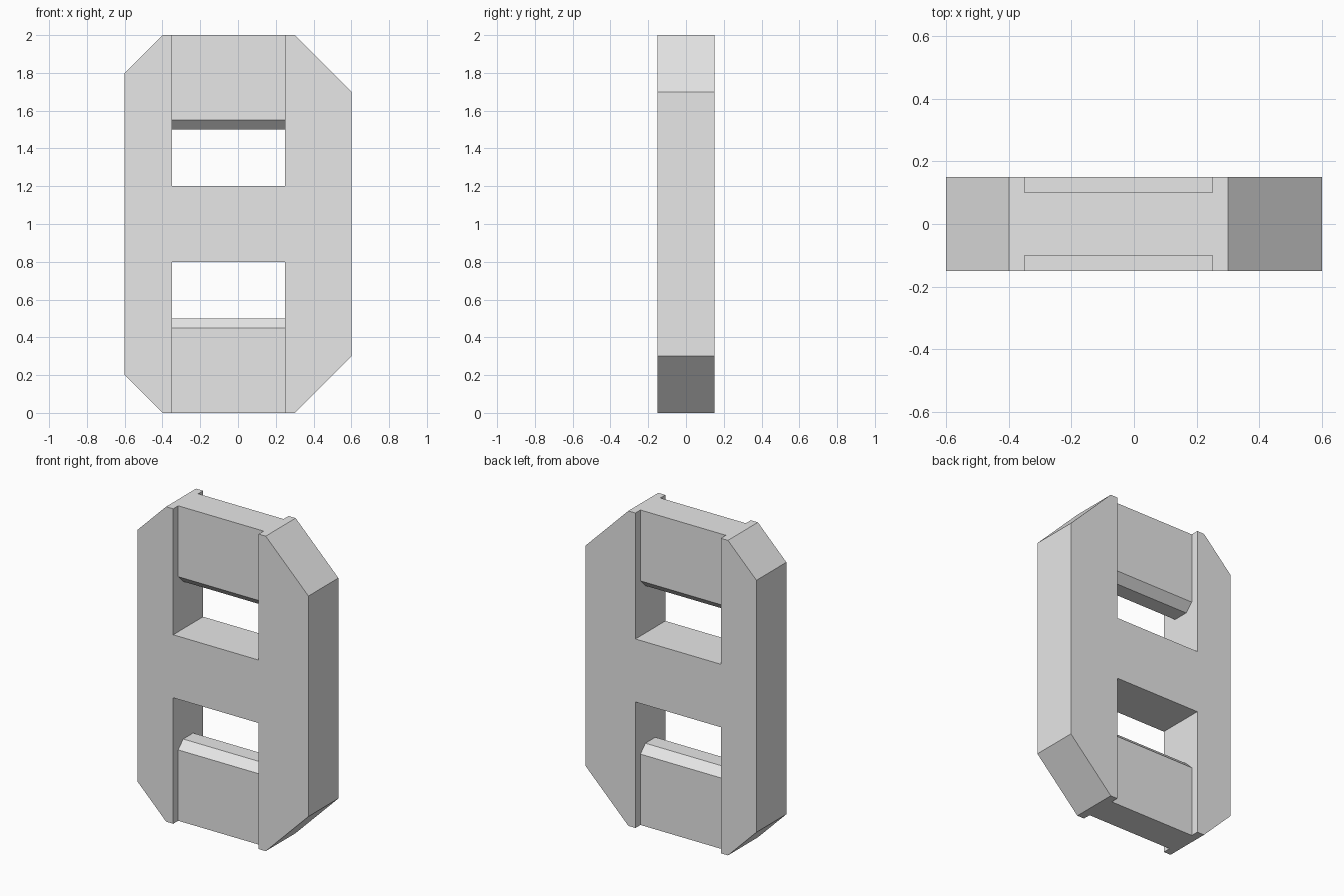
import bpy, bmesh

cube = bpy.data.objects.get("Cube")
if cube:
    bpy.data.objects.remove(cube, do_unlink=True)

grey = bpy.data.materials.new("light_grey")
grey.use_nodes = True
colour = (0.8, 0.8, 0.8, 1)
grey.diffuse_color = colour
grey.node_tree.nodes["Principled BSDF"].inputs["Base Color"].default_value = colour

HALF = 0.15                    # half thickness of the frame
LEFT, RIGHT = 0.25, -0.35      # inner edges of the two uprights


def extrude(name, profile, to_xyz, start, end):
    """Extrude a closed 2D profile from start to end along the remaining axis."""
    bm = bmesh.new()
    rings = [[bm.verts.new(to_xyz(a, b, t)) for a, b in profile] for t in (start, end)]
    bm.faces.new(rings[0])
    bm.faces.new(rings[1][::-1])
    n = len(profile)
    for i in range(n):
        j = (i + 1) % n
        bm.faces.new((rings[0][i], rings[1][i], rings[1][j], rings[0][j]))
    bmesh.ops.recalc_face_normals(bm, faces=bm.faces)
    mesh = bpy.data.meshes.new(name)
    bm.to_mesh(mesh)
    bm.free()
    mesh.materials.append(grey)
    obj = bpy.data.objects.new(name, mesh)
    bpy.context.collection.objects.link(obj)
    return obj


# Frame: two uprights with cut corners, joined by a middle bar into one outline
frame = [
    (-0.4, 0), (RIGHT, 0), (RIGHT, 0.8), (LEFT, 0.8), (LEFT, 0), (0.3, 0),
    (0.6, 0.3), (0.6, 1.7), (0.3, 2), (LEFT, 2), (LEFT, 1.2), (RIGHT, 1.2),
    (RIGHT, 2), (-0.4, 2), (-0.6, 1.8), (-0.6, 0.2),
]
extrude("frame", frame, lambda x, z, y: (x, y, z), -HALF, HALF)

# Recessed end bars with chamfered inner edges, mirrored top and bottom
bar = [(-0.1, 0), (0.1, 0), (0.1, 0.45), (0.05, 0.5), (-0.05, 0.5), (-0.1, 0.45)]
extrude("lower_bar", bar, lambda y, z, x: (x, y, z), RIGHT, LEFT)
extrude("upper_bar", bar, lambda y, z, x: (x, y, 2 - z), RIGHT, LEFT)
